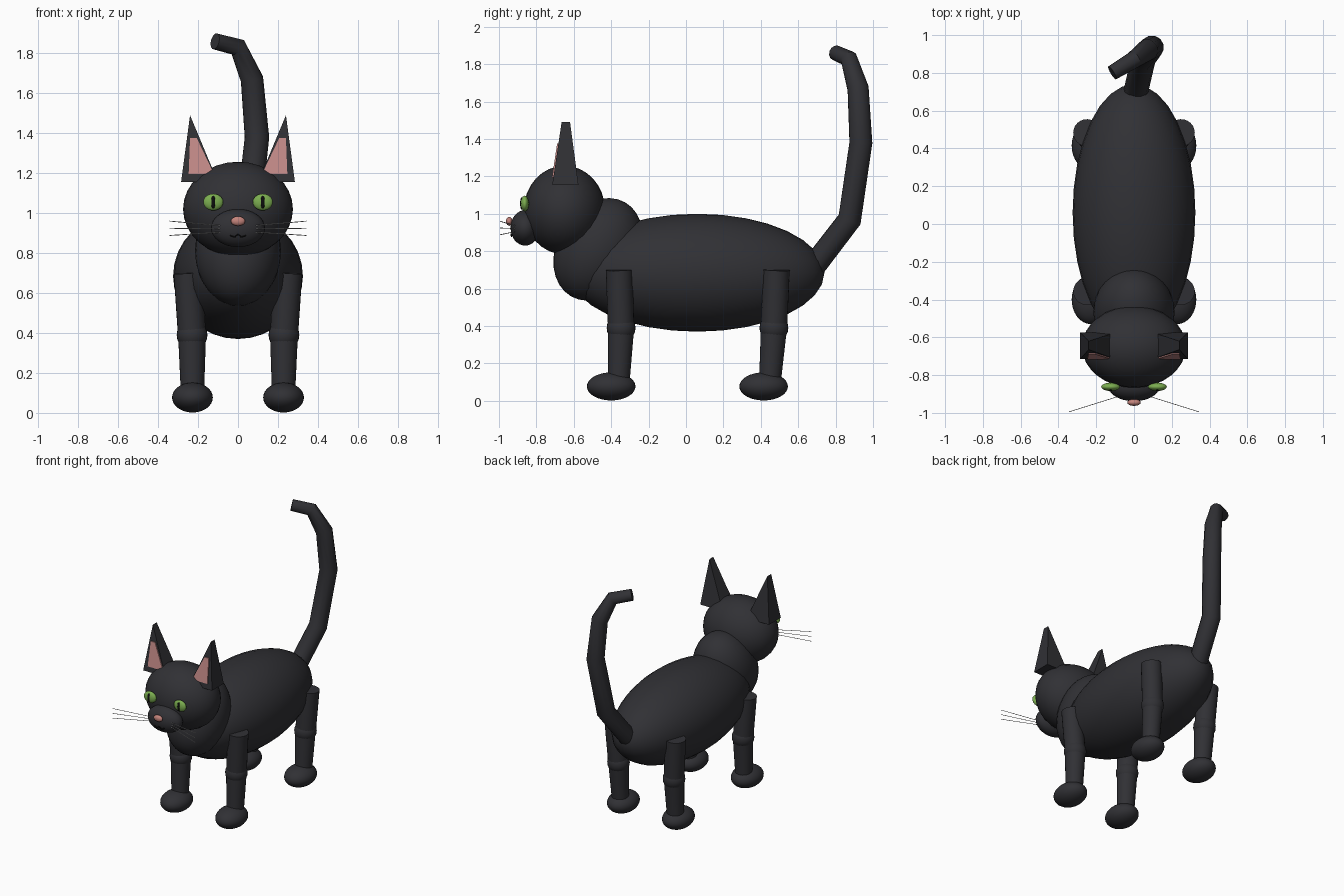
import bpy
from math import radians
from mathutils import Vector

cube = bpy.data.objects.get("Cube")
if cube:
    bpy.data.objects.remove(cube, do_unlink=True)


def material(name, rgb):
    m = bpy.data.materials.new(name)
    m.use_nodes = True
    m.diffuse_color = (*rgb, 1)
    bsdf = next(n for n in m.node_tree.nodes if n.type == 'BSDF_PRINCIPLED')
    bsdf.inputs["Base Color"].default_value = (*rgb, 1)
    bsdf.inputs["Roughness"].default_value = 0.7
    return m


FUR = material("charcoal_fur", (0.03, 0.03, 0.035))
PINK = material("ear_pink", (0.56, 0.26, 0.25))
NOSE = material("nose_pink", (0.55, 0.23, 0.2))
GREEN = material("eye_green", (0.2, 0.42, 0.08))
BLACK = material("black", (0.004, 0.004, 0.004))
GREY = material("whisker_grey", (0.6, 0.6, 0.6))


def finish(name, mat):
    ob = bpy.context.object
    ob.name = name
    ob.data.materials.append(mat)
    bpy.ops.object.shade_smooth_by_angle(angle=radians(35))
    return ob


def ball(name, loc, radii, mat=FUR, tilt=0.0, segments=32):
    bpy.ops.mesh.primitive_uv_sphere_add(
        segments=segments, ring_count=segments // 2, radius=1,
        location=loc, rotation=(tilt, 0, 0))
    bpy.context.object.scale = radii
    return finish(name, mat)


def limb(name, bottom, top, r_bottom, r_top, mat=FUR, sides=24):
    a, b = Vector(bottom), Vector(top)
    bpy.ops.mesh.primitive_cone_add(
        vertices=sides, radius1=r_bottom, radius2=r_top,
        depth=(b - a).length, location=(a + b) / 2,
        rotation=(b - a).to_track_quat('Z', 'Y').to_euler())
    return finish(name, mat)


def tube(name, points, depth, mat, sides_res=4):
    # points are (x, y, z, radius factor)
    cu = bpy.data.curves.new(name, 'CURVE')
    cu.dimensions = '3D'
    cu.bevel_depth = depth
    cu.bevel_resolution = sides_res
    cu.use_fill_caps = True
    sp = cu.splines.new('POLY')
    sp.points.add(len(points) - 1)
    for p, (x, y, z, r) in zip(sp.points, points):
        p.co = (x, y, z, 1)
        p.radius = r
    ob = bpy.data.objects.new(name, cu)
    bpy.context.collection.objects.link(ob)
    bpy.ops.object.select_all(action='DESELECT')
    ob.select_set(True)
    bpy.context.view_layer.objects.active = ob
    bpy.ops.object.convert(target='MESH')
    return finish(name, mat)


def solid(name, verts, faces, mat, side):
    me = bpy.data.meshes.new(name)
    me.from_pydata([(side * x, y, z) for x, y, z in verts], [], faces)
    if side < 0:
        me.flip_normals()
    me.materials.append(mat)
    ob = bpy.data.objects.new(name, me)
    bpy.context.collection.objects.link(ob)


# Torso, neck and head
ball("body", (0, 0.06, 0.685), (0.325, 0.68, 0.315))
ball("neck", (0, -0.47, 0.81), (0.215, 0.22, 0.29), tilt=radians(-30))
ball("head", (0, -0.65, 1.02), (0.275, 0.217, 0.237))
ball("muzzle", (0, -0.86, 0.925), (0.135, 0.078, 0.095))
ball("nose", (0, -0.945, 0.96), (0.036, 0.018, 0.024), NOSE, segments=16)

# Tail
tube("tail", [(0, 0.66, 0.69, 1), (0.05, 0.875, 0.97, 1),
              (0.095, 0.935, 1.38, 0.97), (0.07, 0.92, 1.67, 0.9),
              (0, 0.87, 1.83, 0.72), (-0.115, 0.8, 1.86, 0.63)], 0.065, FUR)

for side, word in ((1, "left"), (-1, "right")):
    # Legs
    for end, hip, knee, ankle, foot in (("front", -0.357, -0.347, -0.36, -0.4),
                                        ("back", 0.483, 0.47, 0.448, 0.415)):
        tag = f"{end}_{word}"
        limb("upper_leg_" + tag, (side * 0.23, knee, 0.38),
             (side * 0.25, hip, 0.7), 0.07, 0.072)
        ball("knee_" + tag, (side * 0.23, knee, 0.39), (0.077, 0.077, 0.077),
             segments=24)
        limb("lower_leg_" + tag, (side * 0.228, ankle, 0.09),
             (side * 0.23, knee, 0.39), 0.058, 0.07)
        ball("paw_" + tag, (side * 0.228, foot, 0.077), (0.102, 0.13, 0.075))

    # Ears: wedges with a short ridge, and a thin inner plate on the front
    solid("ear_" + word,
          [(0.1, -0.715, 1.155), (0.285, -0.715, 1.155),
           (0.285, -0.575, 1.155), (0.1, -0.575, 1.155),
           (0.24, -0.665, 1.49), (0.24, -0.62, 1.49)],
          [(0, 3, 2, 1), (0, 1, 4), (2, 3, 5), (1, 2, 5, 4), (3, 0, 4, 5)],
          FUR, side)
    outline = [(0.12, 1.195), (0.247, 1.195), (0.24, 1.375), (0.206, 1.375)]
    plate = [(x, -0.715 + (z - 1.155) * 0.149 + d, z)
             for d in (-0.007, 0.002) for x, z in outline]
    solid("inner_ear_" + word, plate,
          [(0, 1, 2, 3), (7, 6, 5, 4)] +
          [(i, i + 4, (i + 1) % 4 + 4, (i + 1) % 4) for i in range(4)],
          PINK, side)

    # Eyes
    ball("eye_" + word, (side * 0.124, -0.862, 1.055), (0.05, 0.022, 0.042),
         GREEN, segments=24)
    ball("pupil_" + word, (side * 0.124, -0.879, 1.055), (0.011, 0.008, 0.033),
         BLACK, segments=16)

    # Mouth curl
    tube("mouth_" + word, [(0, -0.935, 0.893, 1), (side * 0.018, -0.933, 0.88, 1),
                           (side * 0.04, -0.929, 0.887, 1)], 0.004, BLACK, 1)

    # Whiskers
    for i, (z0, z1) in enumerate(((0.937, 0.96), (0.921, 0.924), (0.905, 0.888))):
        limb(f"whisker_{word}_{i + 1}", (side * 0.08, -0.912, z0),
             (side * 0.343, -0.994, z1), 0.002, 0.002, GREY, sides=6)
